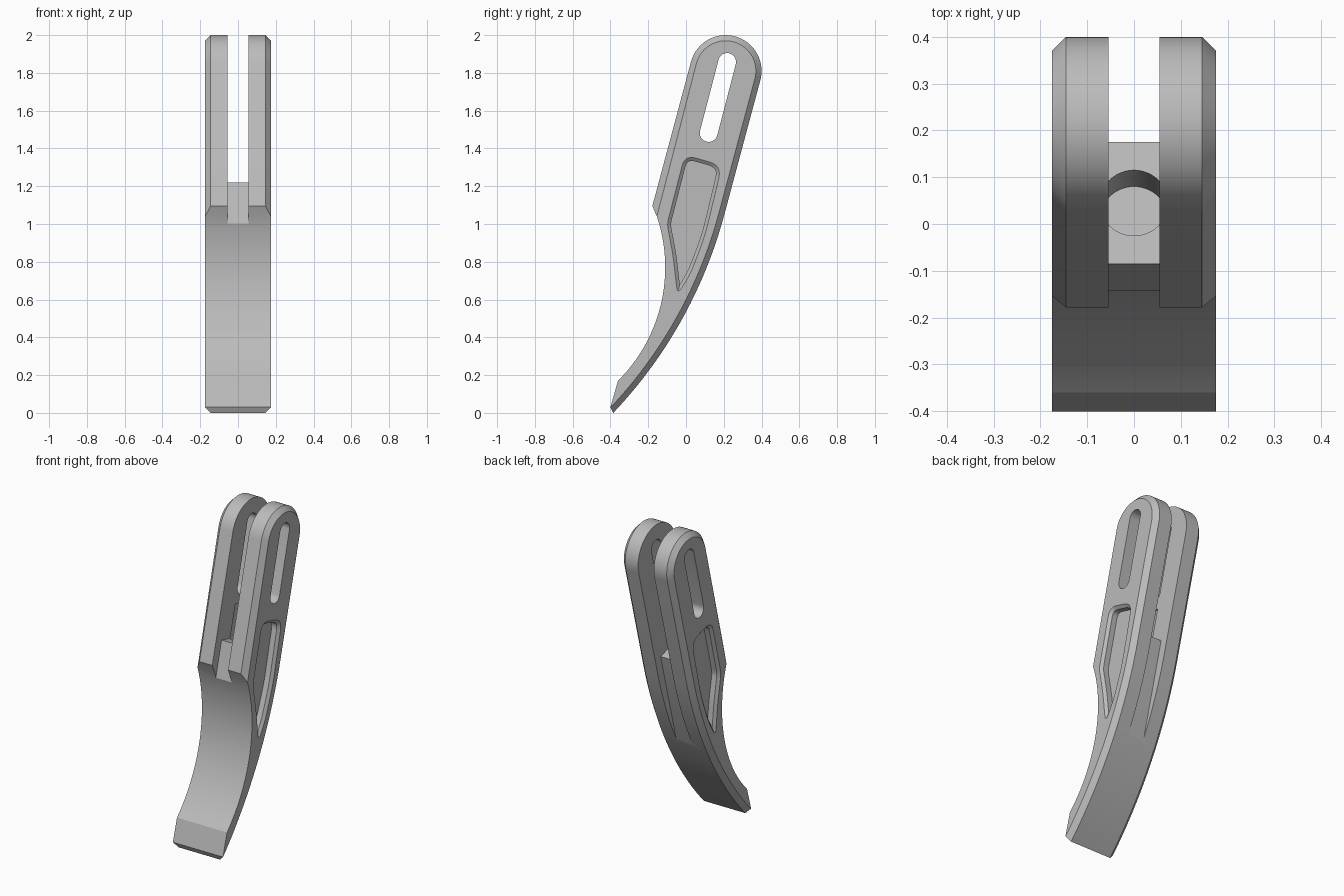
import bpy, bmesh, math
from mathutils import Vector, Matrix

if "Cube" in bpy.data.objects:
    bpy.data.objects.remove(bpy.data.objects["Cube"])

TILT = math.radians(15)
AXIS = Vector((math.sin(TILT), math.cos(TILT)))      # along the lever, in (y, z)
SIDE = Vector((math.cos(TILT), -math.sin(TILT)))     # towards the back
HALF, CHAMFER, GAP = 0.175, 0.03, 0.055

grey = bpy.data.materials.new("grey")
grey.use_nodes = True
grey.diffuse_color = (0.5, 0.5, 0.5, 1)
grey.node_tree.nodes["Principled BSDF"].inputs["Base Color"].default_value = (0.5, 0.5, 0.5, 1)


def arc(center, radius, start, end, n):
    return [Vector(center) + radius * Vector((math.cos(a), math.sin(a)))
            for a in (start + (end - start) * i / n for i in range(n + 1))]


def inset(loop, width):
    """Move a counterclockwise loop inwards."""
    out = []
    for i, p in enumerate(loop):
        a = (p - loop[i - 1]).normalized()
        b = (loop[(i + 1) % len(loop)] - p).normalized()
        m = (a + b).normalized()
        out.append(p + Vector((-m.y, m.x)) * width / max(0.5, m.dot(a)))
    return out


def rounded(corners, n=6):
    """Round polygon corners given as (y, z, cut length)."""
    out = []
    for i, (y, z, r) in enumerate(corners):
        p = Vector((y, z))
        a = p + (Vector(corners[i - 1][:2]) - p).normalized() * r
        b = p + (Vector(corners[(i + 1) % len(corners)][:2]) - p).normalized() * r
        for t in (k / n for k in range(n + 1)):
            out.append(a * (1 - t) ** 2 + p * 2 * t * (1 - t) + b * t ** 2)
    return out


def loft(name, rings):
    """Skin a stack of (x, loop) rings and cap both ends."""
    bm = bmesh.new()
    rows = [[bm.verts.new((x, p.x, p.y)) for p in loop] for x, loop in rings]
    for low, high in zip(rows, rows[1:]):
        for i in range(len(low)):
            bm.faces.new((low[i - 1], low[i], high[i], high[i - 1]))
    bm.faces.new(rows[0])
    bm.faces.new(rows[-1])
    bmesh.ops.remove_doubles(bm, verts=bm.verts, dist=0.0005)
    bmesh.ops.recalc_face_normals(bm, faces=bm.faces)
    return to_object(name, bm)


def to_object(name, bm):
    mesh = bpy.data.meshes.new(name)
    bm.to_mesh(mesh)
    bm.free()
    obj = bpy.data.objects.new(name, mesh)
    bpy.context.collection.objects.link(obj)
    return obj


# Lever outline: tip, back curve, round head, straight front, hollow front
head, head_r = Vector((0.21, 1.81)), 0.19
back_top = head + SIDE * head_r - AXIS * 0.737
tip_back, tip_front = Vector((-0.385, 0)), Vector((-0.4, 0.03))
chord = tip_back - back_top
back_r = chord.length_squared / (-2 * chord.dot(SIDE))
back_c = back_top - SIDE * back_r
a0 = math.atan2(*(tip_back - back_c).yx)
back = arc(back_c, back_r, a0, -TILT, 24)
crown = arc(head, head_r, -TILT, math.pi - TILT, 32)
shoulder = head - SIDE * head_r - AXIS * 0.791
hollow = arc((-0.955, 0.77), 0.845, math.asin(0.27 / 0.845), -math.asin(0.6 / 0.845), 24)
outline = back + crown + [shoulder] + hollow + [tip_front]

# Chamfer the back, head and straight front only; it dies out at the tip and shoulder
edge = [p for p in inset(back + crown + [shoulder], CHAMFER)]
edge[0] = tip_front
edge[-1] = hollow[0]
edge += hollow + [tip_front]
lever = loft("lever", [(-HALF, edge), (CHAMFER - HALF, outline),
                       (HALF - CHAMFER, outline), (HALF, edge)])
lever.data.materials.append(grey)

cutters = []

# Fork gap wrapping around a central web
web_front, web_back = Vector((-0.085, 1.22)), Vector((0.175, 1.15))
gap = [web_front, web_front - AXIS * 0.33, web_front - AXIS * 0.33 - SIDE * 0.3,
       web_front + AXIS * 1.1 - SIDE * 0.3, web_back + AXIS * 1.1 + SIDE * 0.3,
       web_back - AXIS * 0.78 + SIDE * 0.3, web_back - AXIS * 0.78, web_back]
cutters.append(loft("fork_gap_cutter", [(-GAP, gap), (GAP, gap)]))

# Long rounded slot through both arms
slot_low, slot_high, slot_r = Vector((0.12, 1.482)), Vector((0.218, 1.858)), 0.047
slot = (arc(slot_high, slot_r, -TILT, math.pi - TILT, 16)
        + arc(slot_low, slot_r, math.pi - TILT, 2 * math.pi - TILT, 16))
cutters.append(loft("arm_slot_cutter", [(-0.3, slot), (0.3, slot)]))

# Chamfered pocket on each side
pocket = rounded([(-0.045, 0.625, 0.045), (0.025, 0.74, 0.05), (0.1, 0.935, 0.08),
                  (0.19, 1.31, 0.07), (-0.006, 1.365, 0.06), (-0.1, 1.0, 0.03),
                  (-0.068, 0.83, 0.05)])
floor = inset(pocket, 0.018)
for s, side in ((1, "left"), (-1, "right")):
    cutters.append(loft(side + "_pocket_cutter", [
        (s * 0.125, floor), (s * 0.16, floor), (s * HALF, pocket), (s * 0.2, pocket)]))

# Blind round hole in the top of the web, grazing the arms
mid = (web_front + web_back) / 2
bore = mid + AXIS * 0.035
bm = bmesh.new()
bmesh.ops.create_cone(bm, cap_ends=True, segments=48, radius1=0.0725, radius2=0.0725, depth=0.34,
                      matrix=Matrix.Translation((0, bore.x, bore.y)) @ Matrix.Rotation(-TILT, 4, 'X'))
cutters.append(to_object("bore_cutter", bm))

# Cut everything out of the lever, then drop the cutters
for cutter in cutters:
    cutter.hide_render = True
    mod = lever.modifiers.new(cutter.name, 'BOOLEAN')
    mod.operation, mod.solver, mod.object = 'DIFFERENCE', 'EXACT', cutter
bpy.context.view_layer.update()
result = bpy.data.meshes.new_from_object(lever.evaluated_get(bpy.context.evaluated_depsgraph_get()))
lever.modifiers.clear()
lever.data = result
for cutter in cutters:
    bpy.data.objects.remove(cutter)

bpy.ops.object.select_all(action='DESELECT')
lever.select_set(True)
bpy.context.view_layer.objects.active = lever
bpy.ops.object.shade_smooth_by_angle(angle=math.radians(25))
